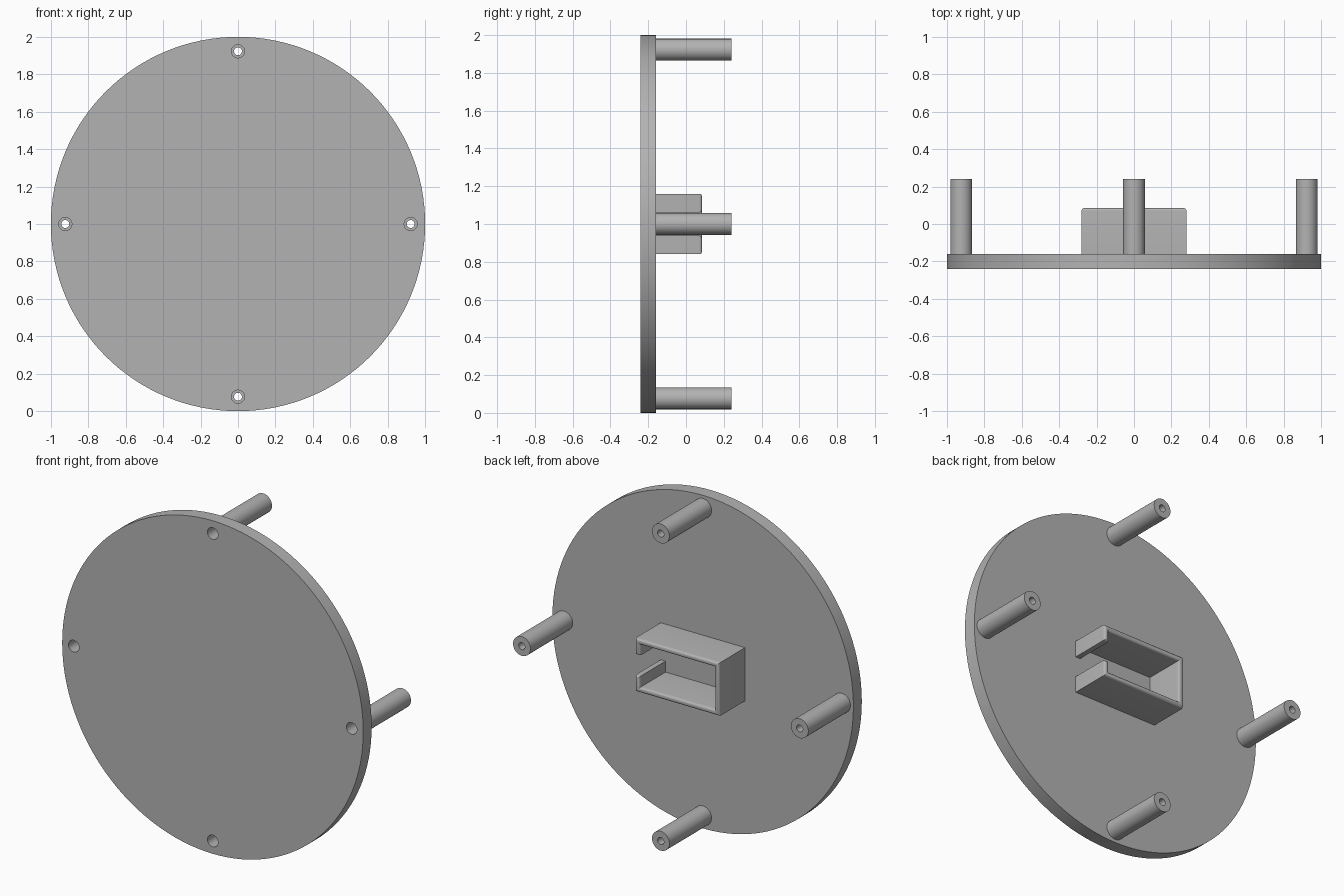
import bpy
import bmesh
from math import radians, pi
from mathutils import Matrix, Vector

if "Cube" in bpy.data.objects:
    bpy.data.objects.remove(bpy.data.objects["Cube"], do_unlink=True)

FRONT, BACK, TIP = -0.24, -0.16, 0.24    # plate faces and post ends along y
POST_RING = 0.923                        # distance of posts from the plate centre
CENTRE = Vector((0, 0, 1))

grey = bpy.data.materials.new("grey plastic")
grey.use_nodes = True
colour = (0.45, 0.45, 0.45, 1)
grey.diffuse_color = colour
grey.node_tree.nodes["Principled BSDF"].inputs["Base Color"].default_value = colour


def finish(name, bm, smooth=True):
    bmesh.ops.recalc_face_normals(bm, faces=bm.faces)
    mesh = bpy.data.meshes.new(name)
    bm.to_mesh(mesh)
    bm.free()
    mesh.materials.append(grey)
    obj = bpy.data.objects.new(name, mesh)
    bpy.context.collection.objects.link(obj)
    if smooth:
        bpy.ops.object.select_all(action="DESELECT")
        obj.select_set(True)
        bpy.context.view_layer.objects.active = obj
        bpy.ops.object.shade_smooth_by_angle(angle=radians(30))
    return obj


def add_disc(bm, radius, y0, y1, centre, segments):
    place = Matrix.Translation(centre + Vector((0, (y0 + y1) / 2, 0)))
    bmesh.ops.create_cone(bm, cap_ends=True, segments=segments,
                          radius1=radius, radius2=radius, depth=y1 - y0,
                          matrix=place @ Matrix.Rotation(pi / 2, 4, "X"))


def add_tube(bm, profile, centre, segments=40):
    # Closed (radius, y) profile turned around the y axis
    verts = [bm.verts.new(centre + Vector((r, y, 0))) for r, y in profile]
    edges = [bm.edges.new((verts[i - 1], verts[i])) for i in range(len(verts))]
    bmesh.ops.spin(bm, geom=verts + edges, cent=centre, axis=(0, 1, 0),
                   angle=2 * pi, steps=segments, use_merge=True)


post_centres = {
    "top_post": CENTRE + Vector((0, 0, POST_RING)),
    "bottom_post": CENTRE - Vector((0, 0, POST_RING)),
    "left_post": CENTRE + Vector((POST_RING, 0, 0)),
    "right_post": CENTRE - Vector((POST_RING, 0, 0)),
}

# Round plate with four screw holes
bm = bmesh.new()
add_disc(bm, 1.0, FRONT, BACK, CENTRE, 128)
plate = finish("round_plate", bm, smooth=False)

bm = bmesh.new()
for centre in post_centres.values():
    add_disc(bm, 0.035, FRONT - 0.05, BACK + 0.05, centre, 40)
cutter = finish("hole_cutter", bm, smooth=False)

cut = plate.modifiers.new("holes", "BOOLEAN")
cut.operation = "DIFFERENCE"
cut.solver = "EXACT"
cut.object = cutter
bpy.ops.object.select_all(action="DESELECT")
plate.select_set(True)
bpy.context.view_layer.objects.active = plate
bpy.ops.object.modifier_apply(modifier=cut.name)
bpy.data.objects.remove(cutter, do_unlink=True)
bpy.ops.object.shade_smooth_by_angle(angle=radians(30))

# Hollow posts, wide bore at the plate and narrow bore at the tip
post_profile = [(0.035, BACK), (0.058, BACK), (0.058, TIP),
                (0.021, TIP), (0.021, -0.08), (0.035, -0.08)]
for name, centre in post_centres.items():
    bm = bmesh.new()
    add_tube(bm, post_profile, centre)
    finish(name, bm)

# Open holder: C-shaped wall with a slot on the left end and a rounded rim
W, H, T, SLOT, RIM = 0.28, 0.16, 0.032, 0.062, 0.085
half = [(W, SLOT), (W, H), (-W, H)]
inner = [(T - W, H - T), (W - T, H - T), (W - T, SLOT)]
outline = (half + [(x, -z) for x, z in reversed(half)]
           + [(x, -z) for x, z in inner] + list(reversed(inner)))
# Order: outer wall round to the lower slot edge, then back along the inside
outline = (half + [(x, -z) for x, z in reversed(half)]
           + [(x, -z) for x, z in reversed(inner)] + inner)
bm = bmesh.new()
base = bm.faces.new([bm.verts.new((x, BACK, 1 + z)) for x, z in outline])
raised = bmesh.ops.extrude_face_region(bm, geom=[base], use_keep_orig=True)
top_verts = [v for v in raised["geom"] if isinstance(v, bmesh.types.BMVert)]
bmesh.ops.translate(bm, verts=top_verts, vec=(0, RIM - BACK, 0))
bmesh.ops.recalc_face_normals(bm, faces=bm.faces)
rim = [e for e in bm.edges if all(v.co.y > RIM - 0.001 for v in e.verts)]
bmesh.ops.bevel(bm, geom=rim, offset=0.015, offset_type="OFFSET",
                segments=5, profile=0.5, affect="EDGES")
finish("slotted_holder", bm)
